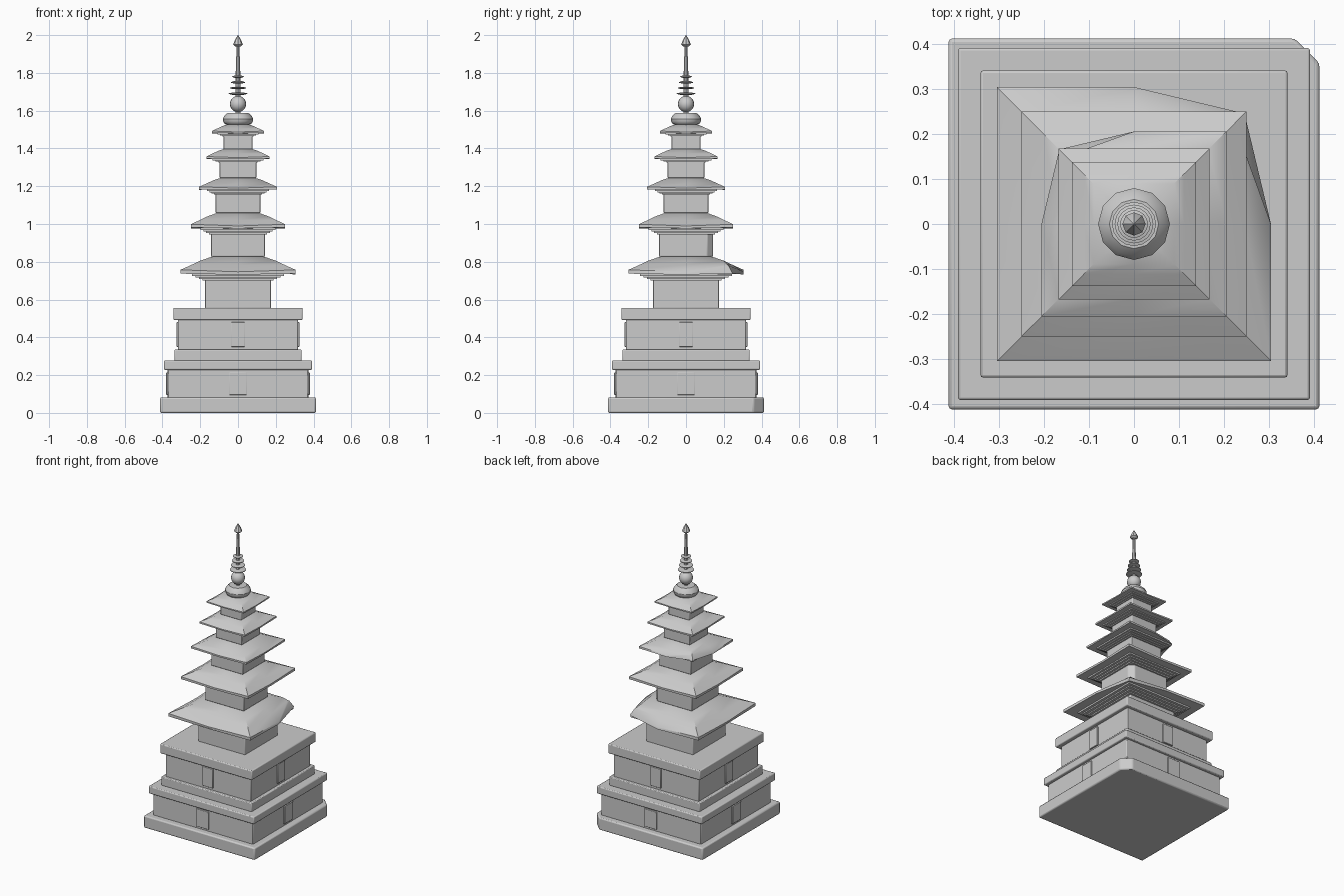
import bpy, bmesh, math

if "Cube" in bpy.data.objects:
    bpy.data.objects.remove(bpy.data.objects["Cube"])


def finish(name, bm, bevel=0.0, angle=30):
    bmesh.ops.recalc_face_normals(bm, faces=bm.faces)
    me = bpy.data.meshes.new(name)
    bm.to_mesh(me)
    bm.free()
    ob = bpy.data.objects.new(name, me)
    bpy.context.collection.objects.link(ob)
    if bevel:
        m = ob.modifiers.new("edge_wear", 'BEVEL')
        m.width = bevel
        m.segments = 2
        m.limit_method = 'ANGLE'
    bpy.ops.object.select_all(action='DESELECT')
    ob.select_set(True)
    bpy.context.view_layer.objects.active = ob
    bpy.ops.object.shade_smooth_by_angle(angle=math.radians(angle))
    return ob


def loft(bm, rings):
    loops = [[bm.verts.new(p) for p in r] for r in rings]
    n = len(loops[0])
    for a, b in zip(loops, loops[1:]):
        for i in range(n):
            bm.faces.new((a[i], a[(i + 1) % n], b[(i + 1) % n], b[i]))
    bm.faces.new(loops[0][::-1])
    bm.faces.new(loops[-1])


def block(name, h, z0, z1, chip=0.0, bevel=0.005):
    """Square slab, optionally with its back right corner knocked off."""
    bm = bmesh.new()
    pts = [(-h, -h), (h, -h)]
    pts += [(h, h - chip), (h - chip, h)] if chip else [(h, h)]
    pts += [(-h, h)]
    loft(bm, [[(x, y, z) for x, y in pts] for z in (z0, z1)])
    return finish(name, bm, bevel)


def pilasters(name, h, w, z0, z1):
    """One flat centre pilaster on each of the four sides."""
    for i in range(4):
        bm = bmesh.new()
        bmesh.ops.create_cube(bm, size=1)
        for v in bm.verts:
            v.co = (v.co.x * 2 * w, -h + 0.012 + v.co.y * 0.04,
                    (z0 + z1) / 2 + v.co.z * (z1 - z0))
        ob = finish(f"{name}_{i + 1}", bm, 0.003)
        ob.rotation_euler.z = i * math.pi / 2


def roof(name, h, top, z0, z1, broken=None):
    """Curved four-sided roof with lifted corners; one corner may be broken."""
    t = (z1 - z0) * 0.15
    s = z1 - z0 - t
    prof = [(h, z0, 0.06 * s), (h, z0 + t, 0.12 * s)]
    for f, g in ((0.3, 0.43), (0.55, 0.7), (0.8, 0.9), (1, 1)):
        prof.append((h + (top - h) * f, z0 + t + s * g, 0))
    dirs = [(-1, -1), (0, -1), (1, -1), (1, 0), (1, 1), (0, 1), (-1, 1), (-1, 0)]
    rings = []
    for k, (r, z, lift) in enumerate(prof):
        ring = []
        for d in dirs:
            corner = d[0] * d[1] != 0
            q, zz = r, z + (lift if corner else 0)
            if d == broken and k < 3:
                q = h * (0.807, 0.735, 0.715)[k]
                zz = z0 + s * (0.08, 0.58, 0.63)[k]
            ring.append((d[0] * q, d[1] * q, zz))
        rings.append(ring)
    bm = bmesh.new()
    loft(bm, rings)
    finish(name, bm, 0, 35)


def lathe(name, prof, n):
    """Turned part; prof is (radius, height) pairs from bottom to top."""
    bm = bmesh.new()
    loft(bm, [[(r * math.cos(2 * math.pi * i / n), r * math.sin(2 * math.pi * i / n), z)
               for i in range(n)] for r, z in prof])
    return finish(name, bm)


# Two-stage pedestal
block("ground_slab", 0.413, 0.0, 0.082, chip=0.055, bevel=0.008)
block("lower_base_body", 0.372, 0.078, 0.232)
pilasters("lower_pilaster", 0.372, 0.046, 0.095, 0.215)
block("lower_base_cap", 0.392, 0.228, 0.278, bevel=0.006)
block("upper_base_sill", 0.337, 0.275, 0.335)
block("upper_base_body", 0.317, 0.33, 0.495)
pilasters("upper_pilaster", 0.317, 0.038, 0.35, 0.48)
block("upper_base_cap", 0.342, 0.492, 0.556, bevel=0.006)

# Storeys: body half width, body bottom, body top, eave half width, eave z, roof top
tiers = [
    (0.175, 0.553, 0.70, 0.305, 0.732, 0.832, (1, 1)),
    (0.143, 0.828, 0.945, 0.250, 0.977, 1.062, None),
    (0.118, 1.058, 1.155, 0.206, 1.180, 1.247, (-1, 1)),
    (0.097, 1.243, 1.325, 0.168, 1.343, 1.400, None),
    (0.077, 1.396, 1.463, 0.138, 1.480, 1.528, None),
]
for i, (h, z0, z1, eave, ez, top, broken) in enumerate(tiers):
    block(f"storey_{i + 1}_body", h, z0, z1 + 0.01, chip=0.03 if i == 1 else 0, bevel=0.004)
    # Stepped corbels under the eave
    n = 4 if i < 3 else 3
    dz = (ez - z1) / n
    for k in range(n):
        w = h + (eave - h) * (0.1 + 0.42 * k / (n - 1))
        block(f"storey_{i + 1}_corbel_{k + 1}", w, z1 + k * dz, z1 + (k + 1) * dz + 0.003, bevel=0)
    roof(f"storey_{i + 1}_roof", eave, eave * 0.36, ez, top, broken)

# Finial
lathe("finial_bowl", [(0.055, 1.522), (0.07, 1.53), (0.079, 1.543), (0.08, 1.557),
                      (0.072, 1.572), (0.055, 1.588)], 12)
bm = bmesh.new()
bmesh.ops.create_uvsphere(bm, u_segments=16, v_segments=10, radius=0.043)
finish("finial_ball", bm).location.z = 1.635
lathe("finial_rod", [(0.014, 1.57), (0.013, 1.78), (0.007, 1.95)], 8)
for i in range(4):
    r, z = 0.049 - 0.006 * i, 1.69 + 0.03 * i
    lathe(f"finial_ring_{i + 1}", [(r * 0.6, z - 0.006), (r, z - 0.002), (r, z + 0.002),
                                   (r * 0.6, z + 0.006)], 16)
lathe("finial_tip", [(0.014, 1.94), (0.026, 1.95), (0.016, 1.975), (0.001, 2.0)], 8)
